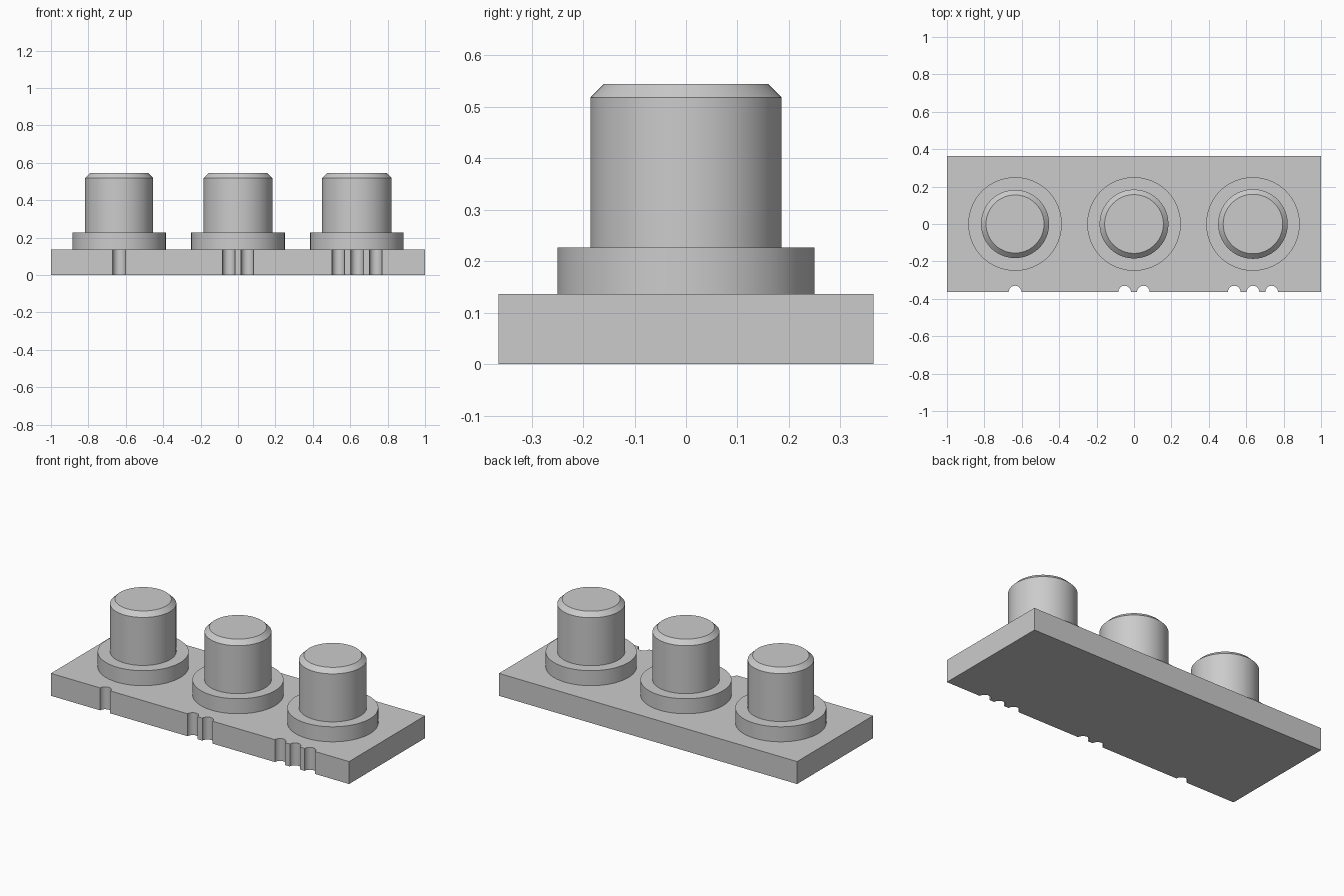
import bpy
import bmesh
from math import cos, sin, pi, radians

cube = bpy.data.objects.get("Cube")
if cube:
    bpy.data.objects.remove(cube, do_unlink=True)

HALF_DEPTH = 0.364
BOARD_TOP, COLLAR_TOP, PEG_TOP = 0.136, 0.227, 0.545
COLLAR_RADIUS, CHAMFER = 0.25, 0.027
NOTCH_RADIUS, NOTCH_GAP = 0.034, 0.1
SPACING = 0.636
SEGMENTS = 96

grey = bpy.data.materials.new("plain_grey")
grey.use_nodes = True
colour = (0.6, 0.6, 0.6, 1)
grey.diffuse_color = colour
grey.node_tree.nodes["Principled BSDF"].inputs["Base Color"].default_value = colour


def finish(bm, name):
    """Turn a bmesh into a named object with sharp-edged smooth shading."""
    bmesh.ops.recalc_face_normals(bm, faces=bm.faces)
    mesh = bpy.data.meshes.new(name)
    bm.to_mesh(mesh)
    bm.free()
    mesh.materials.append(grey)
    obj = bpy.data.objects.new(name, mesh)
    bpy.context.collection.objects.link(obj)
    bpy.ops.object.select_all(action='DESELECT')
    obj.select_set(True)
    bpy.context.view_layer.objects.active = obj
    bpy.ops.object.shade_smooth_by_angle(angle=radians(30))
    return obj


def turned(name, x, profile):
    """Solid of revolution about a vertical axis, capped at both ends."""
    bm = bmesh.new()
    rings = []
    for r, z in profile:
        angles = [2 * pi * i / SEGMENTS for i in range(SEGMENTS)]
        rings.append([bm.verts.new((x + r * cos(a), r * sin(a), z)) for a in angles])
    for low, high in zip(rings, rings[1:]):
        for i in range(SEGMENTS):
            j = (i + 1) % SEGMENTS
            bm.faces.new((low[i], low[j], high[j], high[i]))
    bm.faces.new(rings[0])
    bm.faces.new(rings[-1])
    return finish(bm, name)


# Board: outline with one, two and three half-round notches along the front
outline = [(-1, -HALF_DEPTH)]
for count, centre in enumerate((-SPACING, 0, SPACING), 1):
    for n in range(count):
        x = centre + (n - (count - 1) / 2) * NOTCH_GAP
        for k in range(17):
            a = pi - pi * k / 16
            outline.append((x + NOTCH_RADIUS * cos(a),
                            -HALF_DEPTH + NOTCH_RADIUS * sin(a)))
outline += [(1, -HALF_DEPTH), (1, HALF_DEPTH), (-1, HALF_DEPTH)]

bm = bmesh.new()
base = bm.faces.new([bm.verts.new((x, y, 0)) for x, y in outline])
top = bmesh.ops.extrude_face_region(bm, geom=[base], use_keep_orig=True)
bmesh.ops.translate(bm, vec=(0, 0, BOARD_TOP),
                    verts=[v for v in top["geom"] if isinstance(v, bmesh.types.BMVert)])
finish(bm, "notched_board")

# Collars and chamfered pegs, each peg slightly thicker than the last
pegs = (("right", -SPACING, 0.182), ("middle", 0, 0.184), ("left", SPACING, 0.186))
for side, x, radius in pegs:
    turned(side + "_collar", x, [(COLLAR_RADIUS, BOARD_TOP - 0.01),
                                 (COLLAR_RADIUS, COLLAR_TOP)])
    turned(side + "_peg", x, [(radius, COLLAR_TOP - 0.01),
                              (radius, PEG_TOP - CHAMFER),
                              (radius - CHAMFER, PEG_TOP)])
